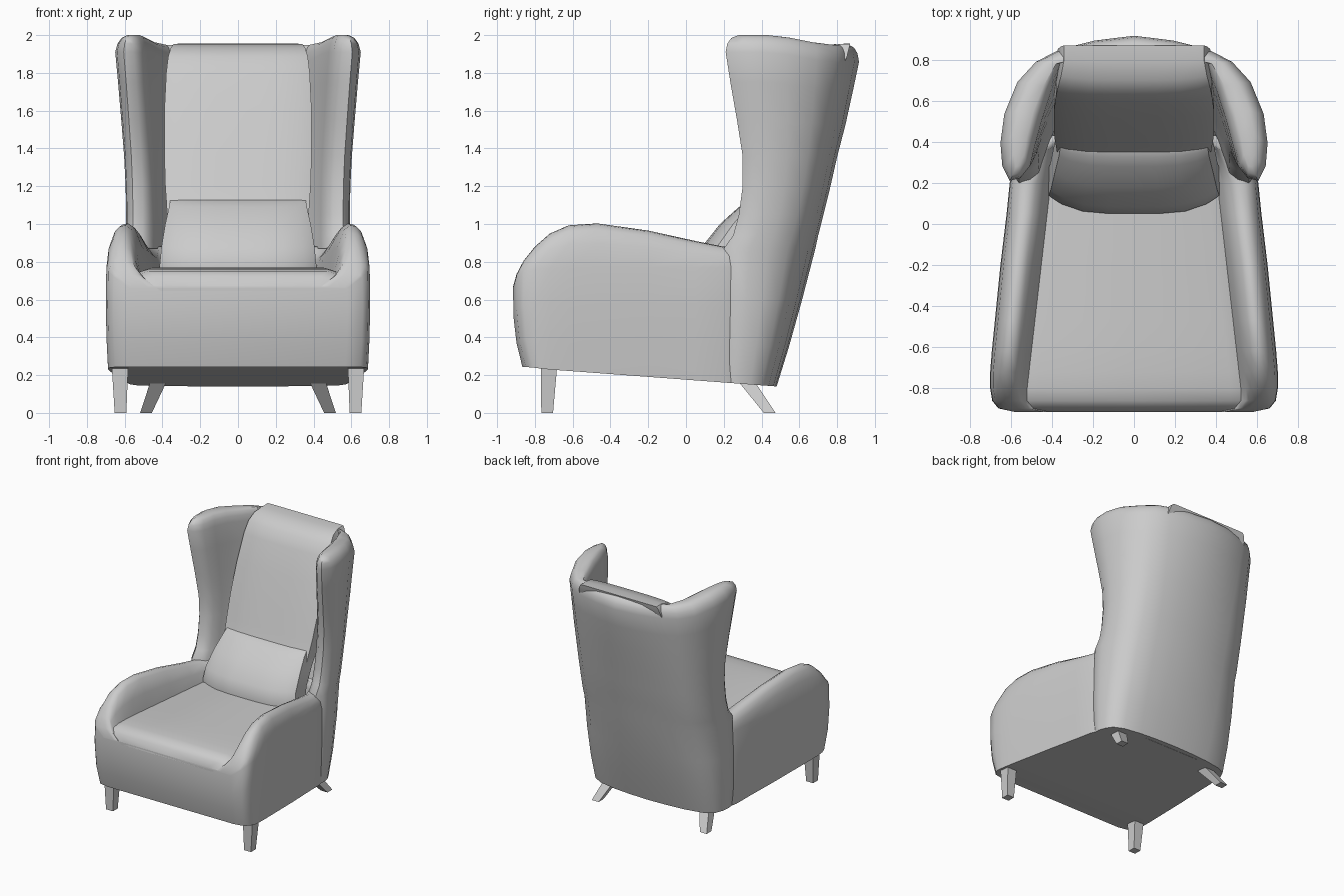
import bpy, bmesh
from mathutils import Vector


def loft(name, rings, angle=0.8):
    """Skin closed rings; both ends are capped by pairing point i with point n-1-i."""
    bm = bmesh.new()
    vs = [[bm.verts.new(p) for p in r] for r in rings]
    n = len(rings[0])
    for a, b in zip(vs, vs[1:]):
        for i in range(n):
            j = (i + 1) % n
            bm.faces.new((a[i], a[j], b[j], b[i]))
    for r in (vs[0], vs[-1]):
        for i in range(n // 2 - 1):
            bm.faces.new((r[i], r[i + 1], r[n - 2 - i], r[n - 1 - i]))
    bmesh.ops.remove_doubles(bm, verts=bm.verts, dist=1e-4)
    bmesh.ops.recalc_face_normals(bm, faces=bm.faces)
    me = bpy.data.meshes.new(name)
    bm.to_mesh(me)
    bm.free()
    ob = bpy.data.objects.new(name, me)
    bpy.context.collection.objects.link(ob)
    bpy.ops.object.select_all(action='DESELECT')
    ob.select_set(True)
    bpy.context.view_layer.objects.active = ob
    bpy.ops.object.shade_smooth_by_angle(angle=angle)
    return ob


def mirrored(half):
    return half + [(-x, y, z) for x, y, z in reversed(half)]


def base_z(y):
    return 0.24 - (y + 0.86) * 0.0746


# Seat and arms: cross-sections along y (y, arm top, seat height, half width)
def seat_ring(y, top, seat, w):
    zb, h = base_z(y), top - seat
    xs = min(0.52 - 0.115 * (y + 0.8), w - 0.17)
    pts = [(0, zb), (w - 0.012, zb), (w - 0.004, zb + (seat - zb) * 0.3),
           (w, zb + (seat - zb) * 0.65), (w - 0.003, seat),
           (w - 0.015, seat + 0.55 * h), (w - 0.04, seat + 0.85 * h),
           (w - 0.065, seat + 0.97 * h), (w - 0.095, top),
           (w - 0.13, seat + 0.9 * h), (xs + 0.025, seat + 0.45 * h),
           (xs, seat - 0.015), (xs - 0.05, seat), (0, seat)]
    f = 1 if y < -0.84 else 0.5 if y < -0.78 else 0
    return mirrored([(x, y + f * 0.05 * (max(0, 0.56 - z) / 0.32) ** 2, z) for x, z in pts])


loft("seat_and_arms", [seat_ring(*s) for s in (
    (-0.915, 0.67, 0.66, 0.58), (-0.897, 0.735, 0.72, 0.66), (-0.86, 0.805, 0.75, 0.69),
    (-0.80, 0.88, 0.762, 0.70), (-0.72, 0.95, 0.767, 0.70), (-0.62, 0.993, 0.77, 0.692),
    (-0.47, 1.003, 0.77, 0.677), (-0.2, 0.965, 0.77, 0.65), (0.05, 0.91, 0.77, 0.62),
    (0.2, 0.88, 0.77, 0.605), (0.36, 0.88, 0.77, 0.55), (0.43, 0.88, 0.77, 0.44))])

# Back shell with wings: U-shaped sections stacked in z (fractions of width and depth)
OUT_TOP = [(0, 1), (.3, .965), (.55, .905), (.73, .82), (.87, .68), (.97, .46),
           (1, .26), (.985, .1), (.93, 0)]
OUT_LOW = [(0, 1), (.3, .98), (.55, .94), (.8, .85), (.93, .71), (.98, .5),
           (1, .3), (1, .1), (.95, 0)]
INNER = [(0, .83), (.2, .83), (.4, .83), (.54, .81), (.62, .62), (.69, .42),
         (.74, .25), (.78, .1), (.85, .02)]


def shell_ring(z, w, front, back, k):
    def place(p):
        return Vector((p[0] * w, front + p[1] * (back - front), z))
    s = z / 2
    out = [place((a[0] * (1 - s) + b[0] * s, a[1] * (1 - s) + b[1] * s))
           for a, b in zip(OUT_LOW, OUT_TOP)]
    inn = [place(p) for p in INNER]
    out, inn = ([a.lerp(b, k) for a, b in zip(out, inn)],
                [b.lerp(a, k) for a, b in zip(out, inn)])
    for p in out + inn:
        if z < 0.15:
            p.z = base_z(p.y)
        t = min(1, max(0, (p.y - 0.42) / 0.38))
        p.z -= 0.052 * t * t * (3 - 2 * t) * min(1, max(0, (z - 1.3) / 0.6))

    def span(h):
        return [(-p.x, p.y, p.z) for p in reversed(h[1:])] + [tuple(p) for p in h]
    return span(out) + span(inn)[::-1]


loft("wing_back_shell", [shell_ring(*s) for s in (
    (0.14, 0.58, 0.20, 0.48, 0), (0.35, 0.595, 0.2, 0.545, 0), (0.6, 0.60, 0.2, 0.615, 0),
    (0.87, 0.595, 0.2, 0.685, 0), (0.94, 0.593, 0.25, 0.70, 0), (1.05, 0.592, 0.28, 0.728, 0),
    (1.2, 0.595, 0.30, 0.765, 0), (1.36, 0.603, 0.30, 0.80, 0), (1.55, 0.618, 0.27, 0.845, 0),
    (1.75, 0.635, 0.235, 0.885, 0), (1.91, 0.65, 0.21, 0.916, 0),
    (1.955, 0.648, 0.218, 0.915, 0.06), (1.985, 0.643, 0.238, 0.908, 0.16),
    (2.0, 0.635, 0.275, 0.895, 0.3))])


# Padded backrest and lumbar cushion: rows up the front face (y, z, half width, edge set-back)
def pad_ring(y, z, w, bow):
    cols = (-1, -0.97, -0.85, -0.6, -0.3, 0, 0.3, 0.6, 0.85, 0.97, 1)
    limit = 0.40 + 0.24 * z
    front = [(c * w, y + bow * abs(c) ** 4, z) for c in cols]
    back = [(c * w, max(y + bow * abs(c) ** 4, min(y + 0.22, limit)), z) for c in cols]
    return front + back[::-1]


loft("lumbar_cushion", [pad_ring(*s) for s in (
    (0.06, 0.72, 0.415, 0.09), (0.05, 0.78, 0.415, 0.09), (0.085, 0.88, 0.405, 0.08),
    (0.18, 1.0, 0.385, 0.07), (0.28, 1.09, 0.365, 0.05), (0.325, 1.12, 0.36, 0.04),
    (0.37, 1.135, 0.355, 0.02))])
loft("backrest", [pad_ring(*s) for s in (
    (0.32, 1.05, 0.375, 0.03), (0.35, 1.13, 0.38, 0.03), (0.375, 1.2, 0.385, 0.03),
    (0.43, 1.37, 0.39, 0.03), (0.515, 1.6, 0.39, 0.03), (0.59, 1.8, 0.38, 0.03),
    (0.635, 1.885, 0.37, 0.03), (0.70, 1.935, 0.355, 0.02), (0.79, 1.953, 0.34, 0.01),
    (0.86, 1.955, 0.31, 0.0))])


# Tapered legs, the rear pair splayed outwards and backwards
def leg(name, top, foot, side):
    rings = []
    for (x, y, z), r in ((top, 0.044), (foot, 0.031)):
        rings.append([(side * (x + dx * r), y + dy * r, z)
                      for dx, dy in ((-1, -1), (1, -1), (1, 1), (-1, 1))])
    loft(name, rings, 0.5)


for label, side in (("left", -1), ("right", 1)):
    leg("front_leg_" + label, (0.625, -0.725, 0.26), (0.622, -0.735, 0), side)
    leg("rear_leg_" + label, (0.415, 0.31, 0.18), (0.487, 0.443, 0), side)
